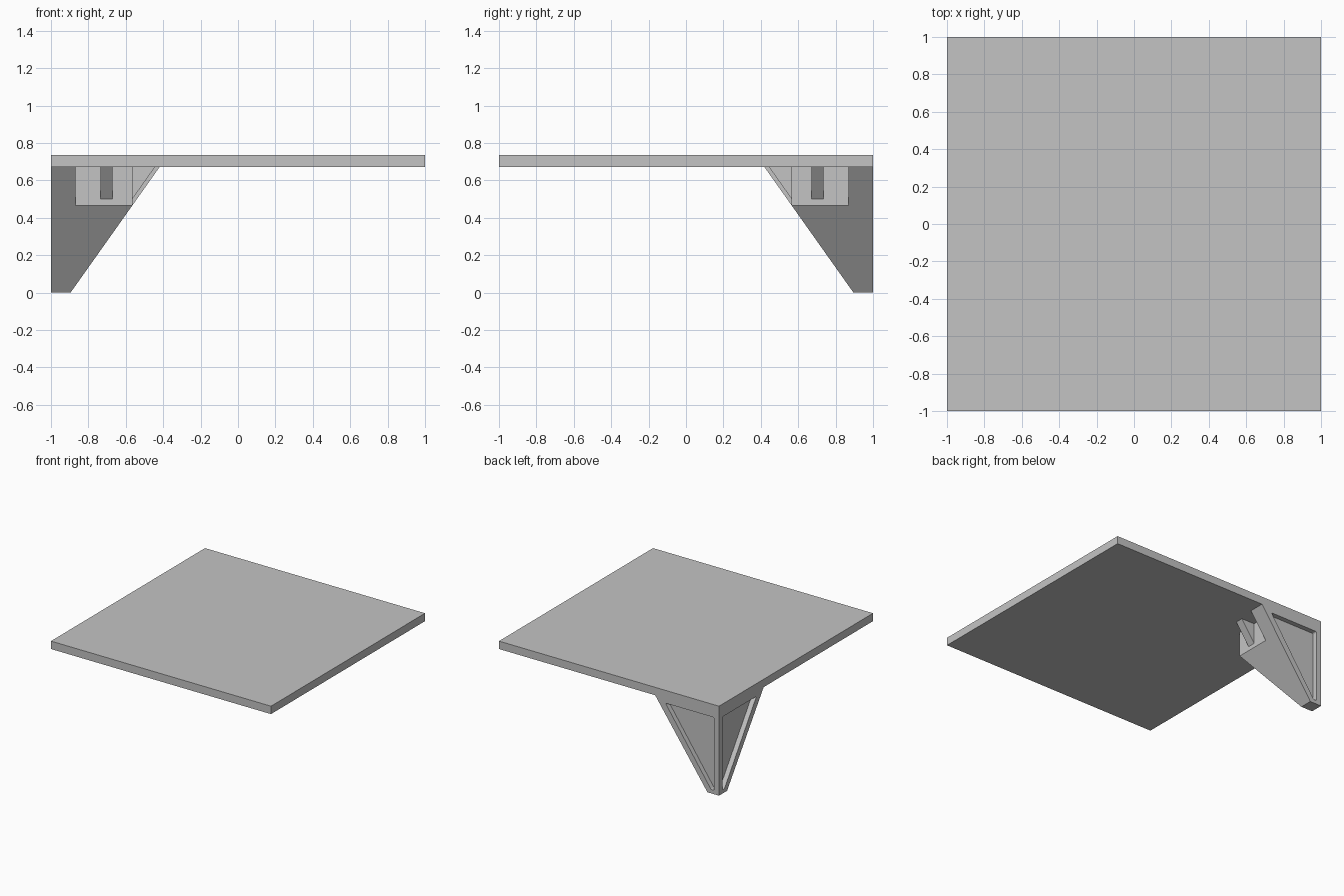
import bpy
import bmesh

if "Cube" in bpy.data.objects:
    bpy.data.objects.remove(bpy.data.objects["Cube"], do_unlink=True)

UNDER, TOP = 0.67, 0.735      # underside and top of the slab
FOOT, HEAD = 0.105, 0.58      # leg width at the ground and under the slab
CORE, WALL = 0.435, 0.13      # width of the solid core, thickness of the outer walls

grey = bpy.data.materials.new("light_grey")
grey.use_nodes = True
grey.diffuse_color = (0.55, 0.55, 0.55, 1)
grey.node_tree.nodes["Principled BSDF"].inputs["Base Color"].default_value = (0.55, 0.55, 0.55, 1)


def loft(name, bottom, top, round_radius=0.0):
    """Solid between two matching outlines, with optional rounded long edges."""
    bm = bmesh.new()
    a = [bm.verts.new(p) for p in bottom]
    b = [bm.verts.new(p) for p in top]
    bm.faces.new(a[::-1])
    bm.faces.new(b)
    n = len(a)
    for i in range(n):
        j = (i + 1) % n
        bm.faces.new((a[i], a[j], b[j], b[i]))
    if round_radius:
        long_edges = [bm.edges.get((p, q)) for p, q in zip(a, b)]
        bmesh.ops.bevel(bm, geom=long_edges, offset=round_radius, offset_type='OFFSET',
                        segments=5, profile=0.5, affect='EDGES')
    bmesh.ops.recalc_face_normals(bm, faces=bm.faces)
    mesh = bpy.data.meshes.new(name)
    bm.to_mesh(mesh)
    bm.free()
    mesh.materials.append(grey)
    ob = bpy.data.objects.new(name, mesh)
    bpy.context.collection.objects.link(ob)
    return ob


def square(x0, x1, y0, y1, z):
    return [(x0, y0, z), (x1, y0, z), (x1, y1, z), (x0, y1, z)]


def box(name, x0, x1, y0, y1, z0, z1):
    return loft(name, square(x0, x1, y0, y1, z0), square(x0, x1, y0, y1, z1))


def corner_point(u, d, z, swap):
    """u runs along one outer face from the leg corner, d runs inward from it."""
    return (-1 + d, 1 - u, z) if swap else (-1 + u, 1 - d, z)


def prism(name, outline, d0, d1, swap, radius=0.0):
    ends = [[corner_point(u, d, z, swap) for u, z in outline] for d in (d0, d1)]
    return loft(name, ends[0], ends[1], radius)


def cut(target, cutter):
    cutter.hide_render = True
    mod = target.modifiers.new("cut", 'BOOLEAN')
    mod.operation = 'DIFFERENCE'
    mod.solver = 'EXACT'
    mod.object = cutter
    bpy.context.view_layer.objects.active = target
    bpy.ops.object.modifier_apply(modifier=mod.name)
    bpy.data.objects.remove(cutter, do_unlink=True)


# Square slab
box("table_top", -1, 1, -1, 1, UNDER, TOP)

# Tapered corner leg
leg = loft("corner_leg",
           square(-1, -1 + FOOT, 1 - FOOT, 1, 0),
           square(-1, -1 + HEAD, 1 - HEAD, 1, UNDER))

# Upper notch leaves two thin outer walls around the solid core
cut(leg, box("notch_cutter_left", -1 + CORE, 0, 0, 1 - WALL, 0.3, 0.8))
cut(leg, box("notch_cutter_front", -1 + WALL, 0, 0, 1 - CORE, 0.3, 0.8))

# Rounded triangular recess on each outer face
slope = (HEAD - FOOT) / UNDER
EDGE, RECESS_TOP, DEPTH = 0.045, 0.63, 0.04
inset = FOOT - 0.065
recess = [(EDGE, (EDGE - inset) / slope), (EDGE, RECESS_TOP),
          (inset + slope * RECESS_TOP, RECESS_TOP)]
recess[0] = (EDGE, 0.03)
recess.insert(1, recess.pop(1))
foot_corner = (inset + slope * 0.03 + 0.01, 0.03)
for swap in (False, True):
    cut(leg, prism("recess_cutter", recess + [foot_corner], -0.05, DEPTH, swap, 0.012))

# Triangular ribs that brace the core against the slab
RIB_LOW = 0.5
rib = [(CORE - 0.02, RIB_LOW), (CORE, RIB_LOW),
       (CORE + slope * (UNDER - RIB_LOW), UNDER), (CORE - 0.02, UNDER)]
for name, swap in (("left_rib", False), ("front_rib", True)):
    prism(name, rib, 0.265, 0.33, swap)
